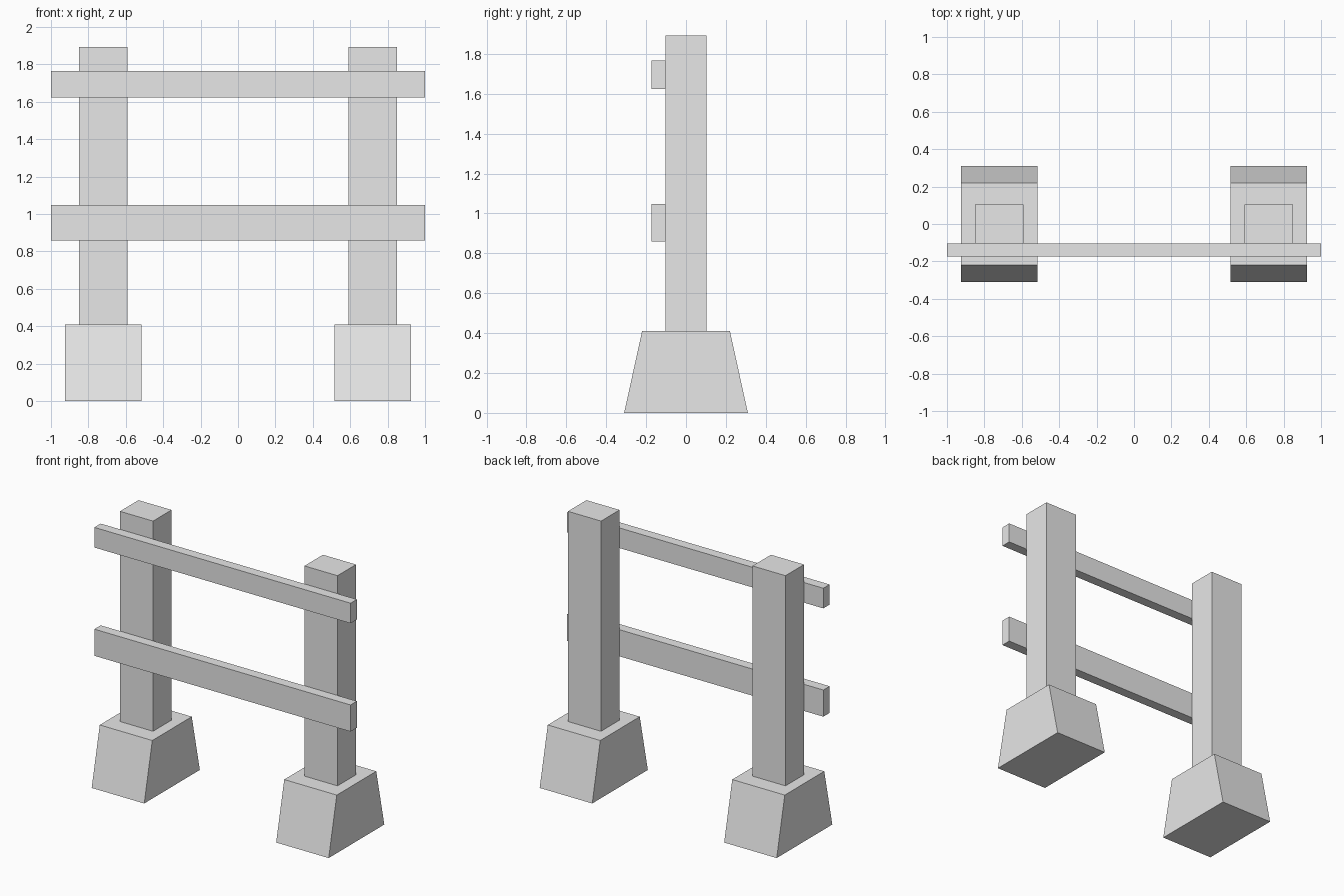
import bpy
import bmesh

default_cube = bpy.data.objects.get("Cube")
if default_cube:
    bpy.data.objects.remove(default_cube, do_unlink=True)

# One plain grey for the whole fence
GREY = (0.8, 0.8, 0.8, 1.0)
grey = bpy.data.materials.new("light_grey")
grey.use_nodes = True
grey.diffuse_color = GREY
grey.node_tree.nodes["Principled BSDF"].inputs["Base Color"].default_value = GREY


def block(name, low, high, top_depth=1.0):
    """Box between two corners; top_depth scales its upper edge along y."""
    bm = bmesh.new()
    bmesh.ops.create_cube(bm, size=1.0)
    for v in bm.verts:
        taper = top_depth if v.co.z > 0 else 1.0
        for i in range(3):
            middle, size = (low[i] + high[i]) / 2, high[i] - low[i]
            v.co[i] = middle + v.co[i] * size * (taper if i == 1 else 1.0)
    mesh = bpy.data.meshes.new(name)
    bm.to_mesh(mesh)
    bm.free()
    mesh.materials.append(grey)
    obj = bpy.data.objects.new(name, mesh)
    bpy.context.collection.objects.link(obj)
    return obj


POST_X = 0.72      # centre of each post
POST_Y = 0.103     # half depth of a post
BASE_TOP = 0.41

for side, sign in (("left", 1), ("right", -1)):
    x = sign * POST_X
    # Footing, sloped at front and back only
    block(side + "_footing", (x - 0.205, -0.31, 0), (x + 0.205, 0.31, BASE_TOP),
          top_depth=0.71)
    # Upright post
    block(side + "_post", (x - 0.129, -POST_Y, BASE_TOP), (x + 0.129, POST_Y, 1.893))

# Rails fixed to the front of the posts
for name, bottom, top in (("upper_rail", 1.624, 1.766), ("lower_rail", 0.86, 1.048)):
    block(name, (-1, -POST_Y - 0.07, bottom), (1, -POST_Y, top))
